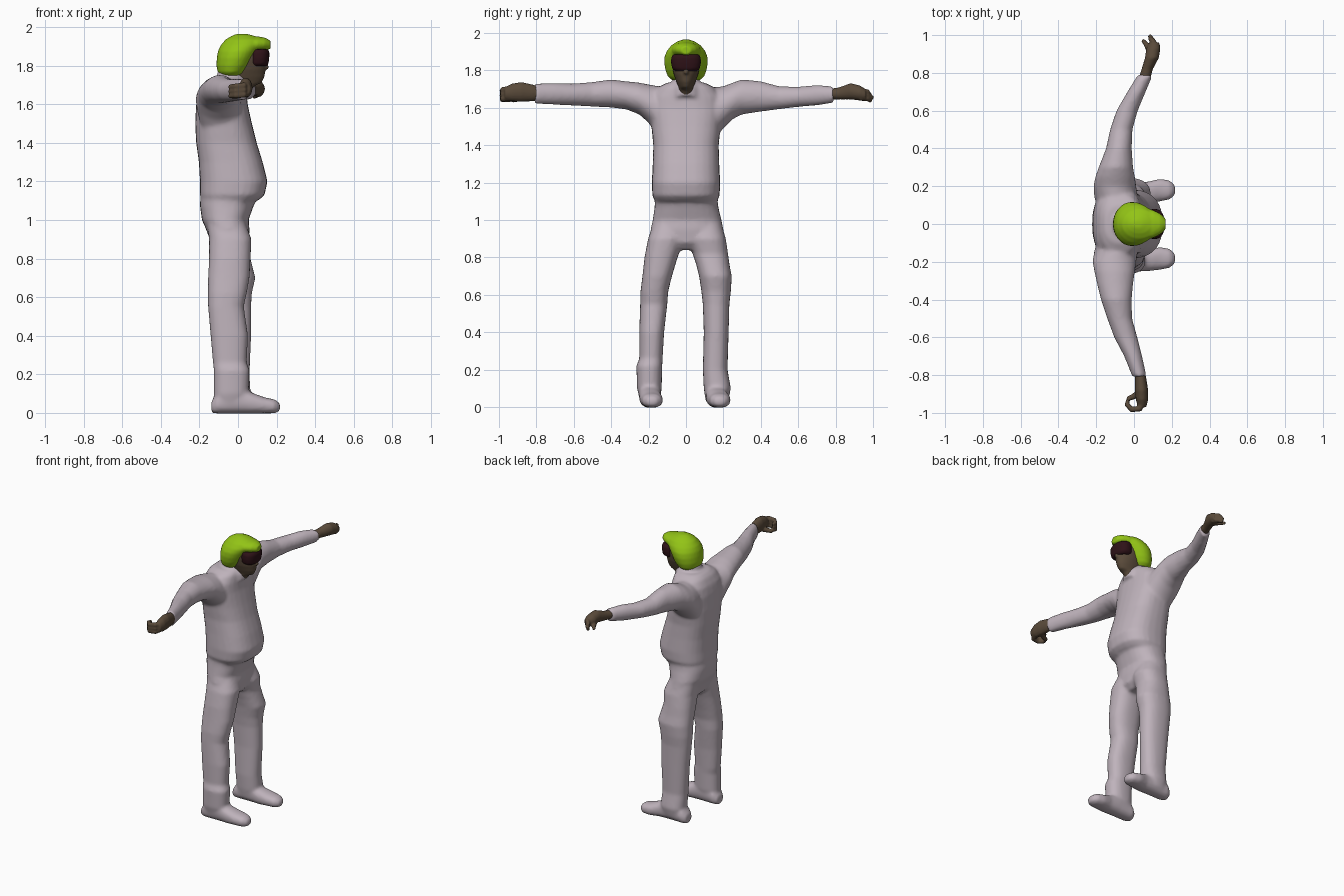
import bpy, bmesh, math
from mathutils import Vector


def material(name, rgb):
    m = bpy.data.materials.new(name)
    m.diffuse_color = (*rgb, 1)
    return m


SUIT = material("pale grey cloth", (0.52, 0.45, 0.50))
SKIN = material("brown skin", (0.10, 0.068, 0.042))
HAIR = material("lime green", (0.29, 0.55, 0.008))
DARK = material("dark maroon", (0.028, 0.006, 0.009))


def skin_rings(bm, rings):
    for r, s in zip(rings, rings[1:]):
        n = len(r)
        for i in range(n):
            bm.faces.new((r[i], r[(i + 1) % n], s[(i + 1) % n], s[i]))
    bm.faces.new(rings[0])
    bm.faces.new(rings[-1])


def loft(bm, axis, sections, power=1.0, sides=28):
    """Sections are (position, a0, a1, b0, b1) extents across the axis."""
    order = {"x": (2, 0, 1), "y": (0, 2, 1), "z": (0, 1, 2)}[axis]
    rings = []
    for t, a0, a1, b0, b1 in sections:
        ring = []
        for i in range(sides):
            c, s = (f(2 * math.pi * i / sides) for f in (math.cos, math.sin))
            c, s = (math.copysign(abs(v) ** power, v) for v in (c, s))
            p = ((a0 + a1) / 2 + c * (a1 - a0) / 2,
                 (b0 + b1) / 2 + s * (b1 - b0) / 2, t)
            ring.append(bm.verts.new([p[k] for k in order]))
        rings.append(ring)
    skin_rings(bm, rings)


def tube(bm, points, sides=10):
    """Points are (x, y, z, radius) along a bent path."""
    pos = [Vector(p[:3]) for p in points]
    rings = []
    for i, p in enumerate(points):
        d = (pos[min(i + 1, len(pos) - 1)] - pos[max(i - 1, 0)]).normalized()
        u = d.cross(Vector((0, 0, 1))).normalized()
        v = d.cross(u)
        rings.append([bm.verts.new(pos[i] + p[3] * (
            u * math.cos(2 * math.pi * k / sides) + v * math.sin(2 * math.pi * k / sides)))
            for k in range(sides)])
    skin_rings(bm, rings)


def finish(bm, name, mat, voxel, smooth):
    bmesh.ops.recalc_face_normals(bm, faces=bm.faces)
    me = bpy.data.meshes.new(name)
    bm.to_mesh(me)
    bm.free()
    ob = bpy.data.objects.new(name, me)
    bpy.context.collection.objects.link(ob)
    me.materials.append(mat)
    rm = ob.modifiers.new("fuse", "REMESH")
    rm.mode = "VOXEL"
    rm.voxel_size = voxel
    rm.use_smooth_shade = True
    sm = ob.modifiers.new("soften", "SMOOTH")
    sm.factor = 0.5
    sm.iterations = smooth
    return ob


# Suit: torso with overhanging belly, hips
bm = bmesh.new()
loft(bm, "z", [
    (1.10, -0.19, 0.105, -0.165, 0.165), (1.13, -0.197, 0.138, -0.18, 0.18),
    (1.20, -0.197, 0.153, -0.183, 0.183), (1.30, -0.203, 0.128, -0.178, 0.178),
    (1.40, -0.217, 0.097, -0.175, 0.175), (1.50, -0.222, 0.072, -0.185, 0.185),
    (1.60, -0.217, 0.05, -0.2, 0.2), (1.66, -0.205, 0.045, -0.19, 0.19),
    (1.71, -0.18, 0.04, -0.15, 0.15), (1.735, -0.15, 0.03, -0.10, 0.10)], 0.8)
loft(bm, "z", [
    (0.84, -0.09, 0.02, -0.07, 0.07), (0.88, -0.14, 0.055, -0.16, 0.16),
    (0.95, -0.165, 0.06, -0.19, 0.20), (1.00, -0.187, 0.055, -0.178, 0.19),
    (1.07, -0.197, 0.08, -0.168, 0.173), (1.14, -0.195, 0.11, -0.165, 0.165)], 0.85)
# Collar
loft(bm, "z", [(1.66, -0.15, 0.07, -0.10, 0.10), (1.71, -0.125, 0.068, -0.082, 0.082),
               (1.745, -0.11, 0.04, -0.072, 0.072), (1.775, -0.105, 0.0, -0.066, 0.066)])
# Trouser legs
loft(bm, "z", [
    (0.03, -0.125, 0.05, -0.245, -0.14), (0.10, -0.125, 0.055, -0.262, -0.13),
    (0.22, -0.125, 0.06, -0.265, -0.127), (0.26, -0.13, 0.045, -0.25, -0.125),
    (0.40, -0.142, 0.052, -0.25, -0.117), (0.55, -0.155, 0.03, -0.245, -0.10),
    (0.62, -0.155, 0.045, -0.243, -0.095), (0.70, -0.155, 0.06, -0.233, -0.075),
    (0.80, -0.15, 0.065, -0.222, -0.045), (0.90, -0.15, 0.07, -0.203, -0.01),
    (0.98, -0.16, 0.04, -0.175, 0.0)], 0.85)
loft(bm, "z", [
    (0.03, -0.11, 0.06, 0.105, 0.225), (0.10, -0.11, 0.065, 0.095, 0.24),
    (0.20, -0.115, 0.06, 0.09, 0.222), (0.40, -0.13, 0.068, 0.095, 0.228),
    (0.55, -0.145, 0.068, 0.09, 0.232), (0.62, -0.15, 0.072, 0.082, 0.24),
    (0.70, -0.15, 0.09, 0.07, 0.245), (0.76, -0.15, 0.075, 0.055, 0.233),
    (0.82, -0.15, 0.06, 0.035, 0.225), (0.90, -0.15, 0.07, 0.01, 0.213),
    (0.98, -0.16, 0.04, 0.0, 0.19)], 0.85)
# Shoes
for y, tip in ((-0.192, -0.182), (0.165, 0.18)):
    loft(bm, "x", [
        (-0.138, y - 0.035, y + 0.035, 0.0, 0.06), (-0.11, y - 0.055, y + 0.055, -0.003, 0.10),
        (0.0, y - 0.06, y + 0.06, -0.003, 0.14), (0.07, y - 0.058, y + 0.058, -0.003, 0.105),
        (0.14, tip - 0.06, tip + 0.06, -0.003, 0.08), (0.19, tip - 0.05, tip + 0.05, -0.002, 0.07),
        (0.218, tip - 0.025, tip + 0.025, 0.01, 0.05)], 0.85)
# Sleeves
loft(bm, "y", [
    (0.05, -0.18, 0.0, 1.42, 1.69), (0.14, -0.21, 0.02, 1.42, 1.71),
    (0.20, -0.215, 0.012, 1.49, 1.715), (0.25, -0.205, 0.005, 1.54, 1.735),
    (0.30, -0.187, -0.005, 1.565, 1.752), (0.40, -0.148, -0.012, 1.58, 1.742),
    (0.50, -0.127, -0.008, 1.593, 1.715), (0.60, -0.093, 0.02, 1.605, 1.713),
    (0.70, -0.035, 0.062, 1.613, 1.722), (0.79, 0.02, 0.10, 1.627, 1.715)])
loft(bm, "y", [
    (-0.05, -0.18, 0.0, 1.42, 1.69), (-0.14, -0.21, 0.02, 1.43, 1.715),
    (-0.20, -0.22, 0.012, 1.52, 1.725), (-0.25, -0.21, 0.005, 1.565, 1.735),
    (-0.32, -0.195, -0.005, 1.592, 1.742), (-0.40, -0.175, -0.012, 1.602, 1.752),
    (-0.50, -0.142, -0.01, 1.607, 1.738), (-0.60, -0.105, 0.018, 1.612, 1.73),
    (-0.70, -0.052, 0.043, 1.617, 1.732), (-0.81, -0.008, 0.067, 1.622, 1.73)])
finish(bm, "suit", SUIT, 0.011, 4)

# Open hand on the left arm
bm = bmesh.new()
loft(bm, "y", [
    (0.76, 0.02, 0.085, 1.645, 1.70), (0.82, 0.04, 0.10, 1.645, 1.71),
    (0.88, 0.058, 0.132, 1.645, 1.732), (0.93, 0.065, 0.14, 1.64, 1.72),
    (0.96, 0.08, 0.135, 1.64, 1.70)], sides=16)
for x, z, end in ((0.10, 1.69, 0.985), (0.10, 1.672, 1.0), (0.10, 1.655, 0.99)):
    tube(bm, [(x + 0.015, 0.93, z, 0.016), (x, 0.97, z - 0.005, 0.015),
              (x - 0.02, end, z - 0.02, 0.01)])
tube(bm, [(0.09, 0.90, 1.66, 0.018), (0.065, 0.95, 1.65, 0.014), (0.045, 0.975, 1.645, 0.01)])
finish(bm, "left_hand", SKIN, 0.006, 2)

# Curled hand on the right arm
bm = bmesh.new()
loft(bm, "y", [
    (-0.97, 0.02, 0.065, 1.645, 1.71), (-0.93, 0.01, 0.075, 1.635, 1.73),
    (-0.88, 0.005, 0.075, 1.632, 1.738), (-0.82, 0.006, 0.066, 1.635, 1.725),
    (-0.77, 0.0, 0.055, 1.645, 1.71)], sides=16)
for z in (1.70, 1.677, 1.654):
    tube(bm, [(0.045, -0.94, z, 0.017), (0.03, -0.978, z - 0.004, 0.017),
              (-0.012, -0.982, z - 0.008, 0.016), (-0.038, -0.955, z - 0.01, 0.014),
              (-0.032, -0.93, z - 0.012, 0.01)])
tube(bm, [(0.03, -0.89, 1.655, 0.018), (-0.005, -0.915, 1.645, 0.016),
          (-0.035, -0.925, 1.64, 0.012)])
finish(bm, "right_hand", SKIN, 0.006, 2)

# Head and neck, with a nose
bm = bmesh.new()
loft(bm, "z", [
    (1.66, -0.06, 0.06, -0.045, 0.045), (1.695, -0.07, 0.085, -0.045, 0.045),
    (1.71, -0.07, 0.122, -0.04, 0.04), (1.74, -0.07, 0.137, -0.052, 0.052),
    (1.78, -0.07, 0.143, -0.066, 0.066), (1.83, -0.07, 0.143, -0.075, 0.075),
    (1.89, -0.06, 0.14, -0.075, 0.075), (1.92, -0.03, 0.10, -0.05, 0.05)])
tube(bm, [(0.135, 0, 1.82, 0.01), (0.147, 0, 1.795, 0.014), (0.148, 0, 1.782, 0.012)])
finish(bm, "head", SKIN, 0.007, 2)

# Wraparound glasses
bm = bmesh.new()
loft(bm, "z", [
    (1.797, 0.06, 0.148, -0.058, 0.058), (1.81, 0.055, 0.158, -0.074, 0.074),
    (1.84, 0.055, 0.162, -0.08, 0.08), (1.868, 0.055, 0.163, -0.079, 0.079),
    (1.885, 0.06, 0.155, -0.07, 0.07)], 0.85)
finish(bm, "glasses", DARK, 0.007, 1)

# Hair: rounded bob with a fringe jutting over the brow
bm = bmesh.new()
loft(bm, "z", [
    (1.745, -0.085, 0.015, -0.07, 0.07), (1.765, -0.105, 0.04, -0.096, 0.096),
    (1.80, -0.112, 0.065, -0.11, 0.11), (1.84, -0.11, 0.085, -0.117, 0.117),
    (1.875, -0.104, 0.105, -0.115, 0.115), (1.905, -0.09, 0.125, -0.102, 0.102),
    (1.935, -0.065, 0.125, -0.078, 0.078), (1.953, -0.035, 0.09, -0.05, 0.05),
    (1.965, -0.005, 0.045, -0.02, 0.02)])
loft(bm, "x", [
    (0.04, -0.085, 0.085, 1.855, 1.945), (0.10, -0.075, 0.075, 1.868, 1.952),
    (0.14, -0.055, 0.055, 1.878, 1.945), (0.168, -0.028, 0.028, 1.885, 1.93)])
finish(bm, "hair", HAIR, 0.008, 3)
